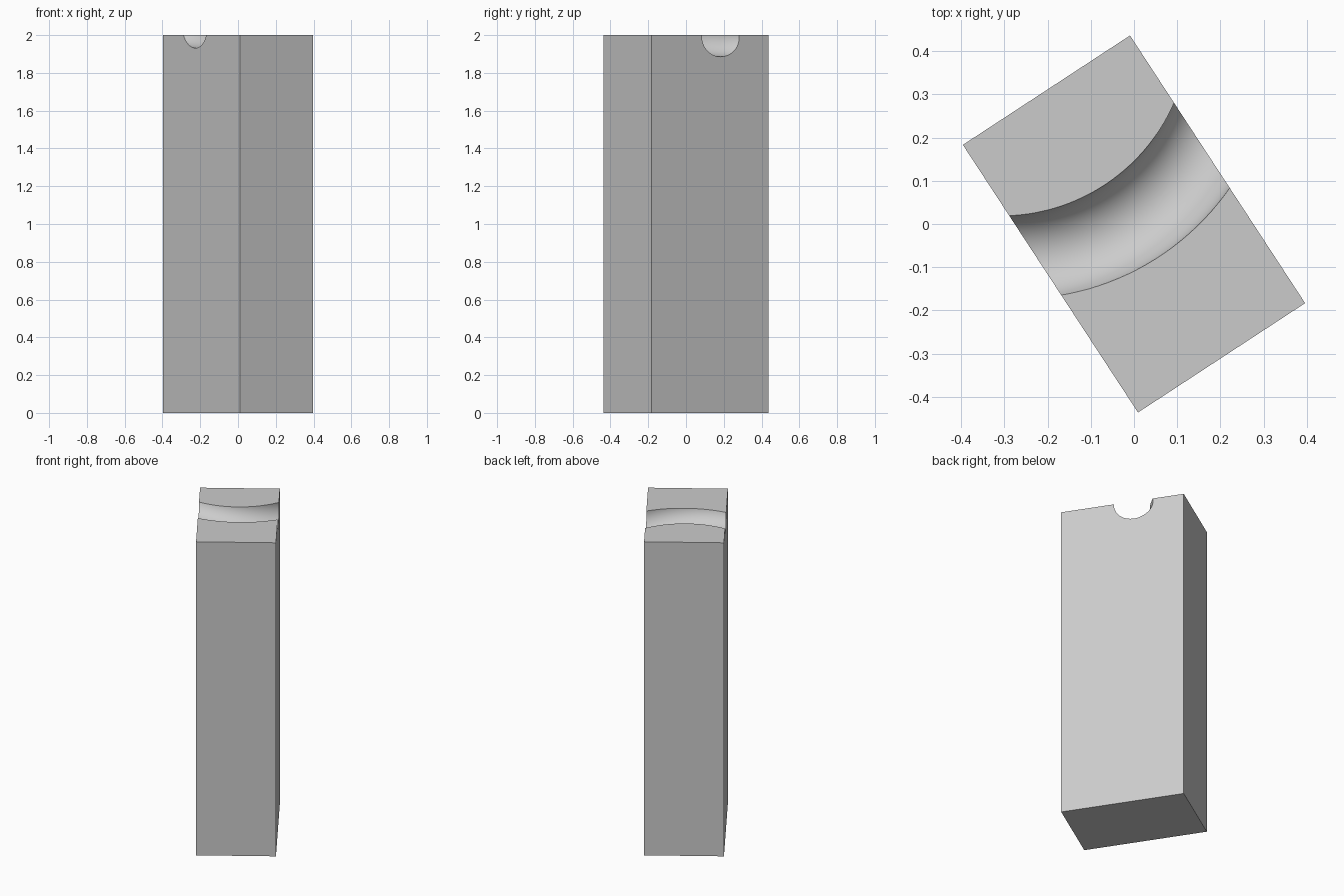
import bpy
import math
from mathutils import Matrix

default = bpy.data.objects.get("Cube")
if default:
    bpy.data.objects.remove(default, do_unlink=True)

WIDTH, DEPTH, HEIGHT = 0.462, 0.74, 2.0
TURN = Matrix.Rotation(math.radians(33.2), 4, 'Z')

# Flat grey colour
grey = bpy.data.materials.new("plain_grey")
grey.use_nodes = True
grey.diffuse_color = (0.6, 0.6, 0.6, 1)
grey.node_tree.nodes["Principled BSDF"].inputs["Base Color"].default_value = grey.diffuse_color

# Ring that carves the curved groove, tilted so the groove deepens to one side
bpy.ops.mesh.primitive_torus_add(major_radius=0.521, minor_radius=0.105,
                                 major_segments=160, minor_segments=64)
cutter = bpy.context.object
cutter.name = "groove_cutter"
cutter.hide_render = True
cutter.data.materials.append(grey)
cutter.matrix_world = (TURN @ Matrix.Translation((0, 0.53, HEIGHT + 0.014))
                       @ Matrix.Rotation(math.radians(5.7), 4, 'Y'))

# Tall block, turned about the vertical
bpy.ops.mesh.primitive_cube_add(size=1)
block = bpy.context.object
block.name = "grooved_block"
block.data.transform(TURN @ Matrix.Translation((0, 0, HEIGHT / 2))
                     @ Matrix.Diagonal((WIDTH, DEPTH, HEIGHT, 1)))
block.data.materials.append(grey)

# Carve the groove across the top
carve = block.modifiers.new("carve_groove", 'BOOLEAN')
carve.operation = 'DIFFERENCE'
carve.solver = 'EXACT'
carve.object = cutter
bpy.context.view_layer.update()
bpy.ops.object.modifier_apply(modifier=carve.name)
bpy.data.objects.remove(cutter, do_unlink=True)
bpy.ops.object.shade_smooth_by_angle(angle=math.radians(30))
